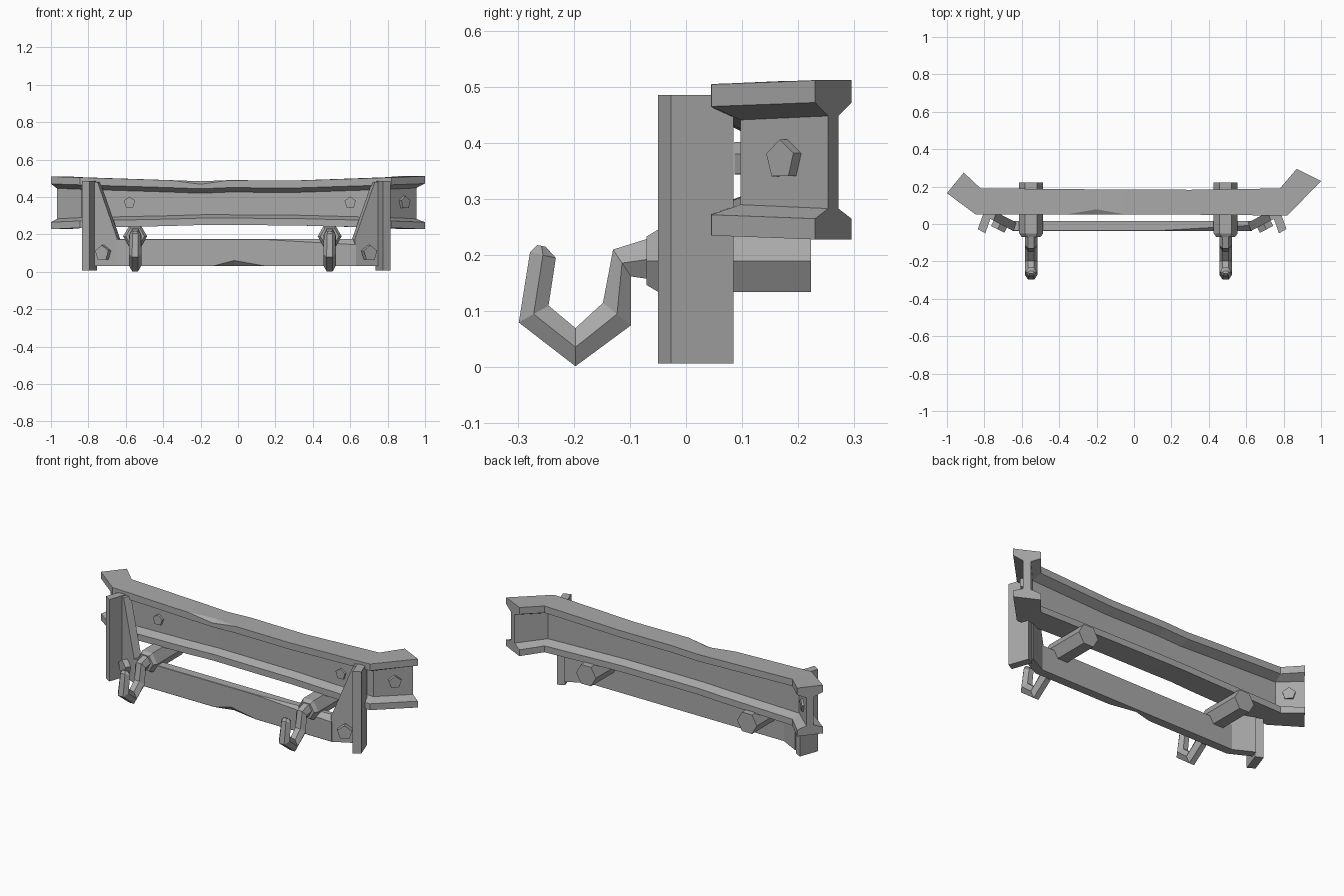
import bpy
import bmesh
import math
from mathutils import Vector

default_cube = bpy.data.objects.get("Cube")
if default_cube:
    bpy.data.objects.remove(default_cube, do_unlink=True)

steel = bpy.data.materials.new("grey steel")
steel.use_nodes = True
steel.diffuse_color = (0.4, 0.4, 0.4, 1)
steel.node_tree.nodes["Principled BSDF"].inputs["Base Color"].default_value = (0.4, 0.4, 0.4, 1)


def loft(name, rings):
    """Skin a list of equally sized closed rings and cap both ends."""
    bm = bmesh.new()
    loops = [[bm.verts.new(point) for point in ring] for ring in rings]
    count = len(loops[0])
    for first, second in zip(loops, loops[1:]):
        for i in range(count):
            j = (i + 1) % count
            bm.faces.new((first[i], first[j], second[j], second[i]))
    bm.faces.new(loops[0])
    bm.faces.new(loops[-1])
    bmesh.ops.recalc_face_normals(bm, faces=bm.faces)
    mesh = bpy.data.meshes.new(name)
    bm.to_mesh(mesh)
    bm.free()
    mesh.materials.append(steel)
    part = bpy.data.objects.new(name, mesh)
    bpy.context.collection.objects.link(part)
    return part


def bolt(name, centre, direction, radius, depth):
    """Five-sided bolt head standing on a surface."""
    normal = Vector(direction).normalized()
    side = normal.cross(Vector((0, 0, 1))).normalized()
    up = side.cross(normal)
    rings = []
    for offset in (-0.015, depth):
        middle = Vector(centre) + normal * offset
        angles = [math.tau * i / 5 + 0.3 for i in range(5)]
        rings.append([middle + radius * (side * math.cos(a) + up * math.sin(a)) for a in angles])
    loft(name, rings)


# I-beam: front edge, back edge, top, bottom and dent size at each station
stations = [
    ((-1.0, 0.165), (-0.91, 0.275), 0.51, 0.228, 0.01),
    ((-0.845, 0.05), (-0.82, 0.19), 0.505, 0.235, 0.01),
    ((-0.36, 0.05), (-0.36, 0.187), 0.49, 0.245, 0.01),
    ((-0.2, 0.052), (-0.2, 0.185), 0.484, 0.25, 0.2),
    ((-0.05, 0.05), (-0.05, 0.185), 0.49, 0.25, 0.01),
    ((0.3, 0.05), (0.3, 0.183), 0.488, 0.248, 0.01),
    ((0.82, 0.045), (0.78, 0.19), 0.505, 0.235, 0.01),
    ((1.0, 0.23), (0.87, 0.295), 0.512, 0.228, 0.01),
]
rings = []
for front, back, top, bottom, dent in stations:
    upper, lower = top - 0.04, bottom + 0.037
    profile = [
        (dent, top), (1, top), (1, upper), (0.64, upper - 0.024),
        (0.64, lower + 0.018), (1, lower), (1, bottom), (0, bottom),
        (0, lower), (0.36, lower + 0.018), (0.36, upper - 0.024),
        (0, upper), (0, top - dent * 0.08),
    ]
    front, back = Vector(front), Vector(back)
    rings.append([(*front.lerp(back, t), z) for t, z in profile])
loft("beam", rings)

# Lower front plate, with worn front edges
rings = []
for x, low_wear, high_wear in ((-0.65, 0.002, 0.002), (-0.13, 0.002, 0.002), (-0.02, 0.03, 0.002),
                               (0.14, 0.002, 0.002), (0.27, 0.002, 0.01), (0.63, 0.002, 0.03)):
    rings.append([
        (x, 0.015, 0.03), (x, 0.015, 0.175), (x, -0.037 + high_wear, 0.175),
        (x, -0.037, 0.175 - high_wear), (x, -0.037, 0.03 + low_wear),
        (x, -0.037 + low_wear, 0.03),
    ])
loft("lower_plate", rings)

# Mirrored end parts
for side, label in ((-1, "right"), (1, "left")):
    def place(x, y, z):
        return (side * x - 0.01, y, z)

    # Angled wing of the plate rising into a gusset
    outline = [(0, 0.03), (1, 0.03), (1, 0.48), (0.85, 0.48), (0, 0.175)]
    loft(label + "_gusset", [
        [place(0.635 + 0.125 * t + shift_x, -0.037 + 0.065 * t + shift_y, z) for t, z in outline]
        for shift_x, shift_y in ((0, 0), (-0.015, 0.045))])

    # Upright flange at the end
    corners = [(0.785, -0.05), (0.825, -0.027), (0.785, 0.085), (0.745, 0.065)]
    loft(label + "_upright", [[place(x, y, z) for x, y in corners] for z in (0.007, 0.485)])

    bolt(label + "_plate_bolt", place(0.705, -0.002, 0.1), (side * 0.46, -0.89, 0), 0.042, 0.03)
    bolt(label + "_beam_bolt", (side * 0.59 + 0.01, 0.098, 0.37), (0, -1, 0), 0.032, 0.012)
    bolt(label + "_wing_bolt", (side * 0.885, 0.18, 0.37), (side * 0.7, -0.7, 0), 0.036, 0.018)

    # Hexagonal tube with a tapered front
    hub_x = side * 0.52 - 0.03
    loft(label + "_tube", [
        [(hub_x + r * math.cos(math.tau * i / 6), y, 0.19 + r * math.sin(math.tau * i / 6))
         for i in range(6)]
        for y, r in ((-0.07, 0.05), (-0.05, 0.064), (0.223, 0.064))])

    # Tow hook: pairs of inner and outer points along the bend, with width
    bend = [
        ((-0.05, 0.235), (-0.05, 0.155), 1), ((-0.13, 0.21), (-0.098, 0.162), 1),
        ((-0.148, 0.115), (-0.098, 0.075), 1), ((-0.197, 0.07), (-0.197, 0.002), 1),
        ((-0.245, 0.11), (-0.298, 0.08), 1), ((-0.232, 0.195), (-0.278, 0.205), 0.9),
        ((-0.25, 0.215), (-0.265, 0.218), 0.5),
    ]
    rings = []
    for inner, outer, width in bend:
        middle = Vector(inner).lerp(Vector(outer), 0.5)
        half, edge = 0.034 * width, 0.016 * width
        rings.append([
            (hub_x - edge, *inner), (hub_x + edge, *inner), (hub_x + half, *middle),
            (hub_x + edge, *outer), (hub_x - edge, *outer), (hub_x - half, *middle),
        ])
    loft(label + "_tow_hook", rings)
